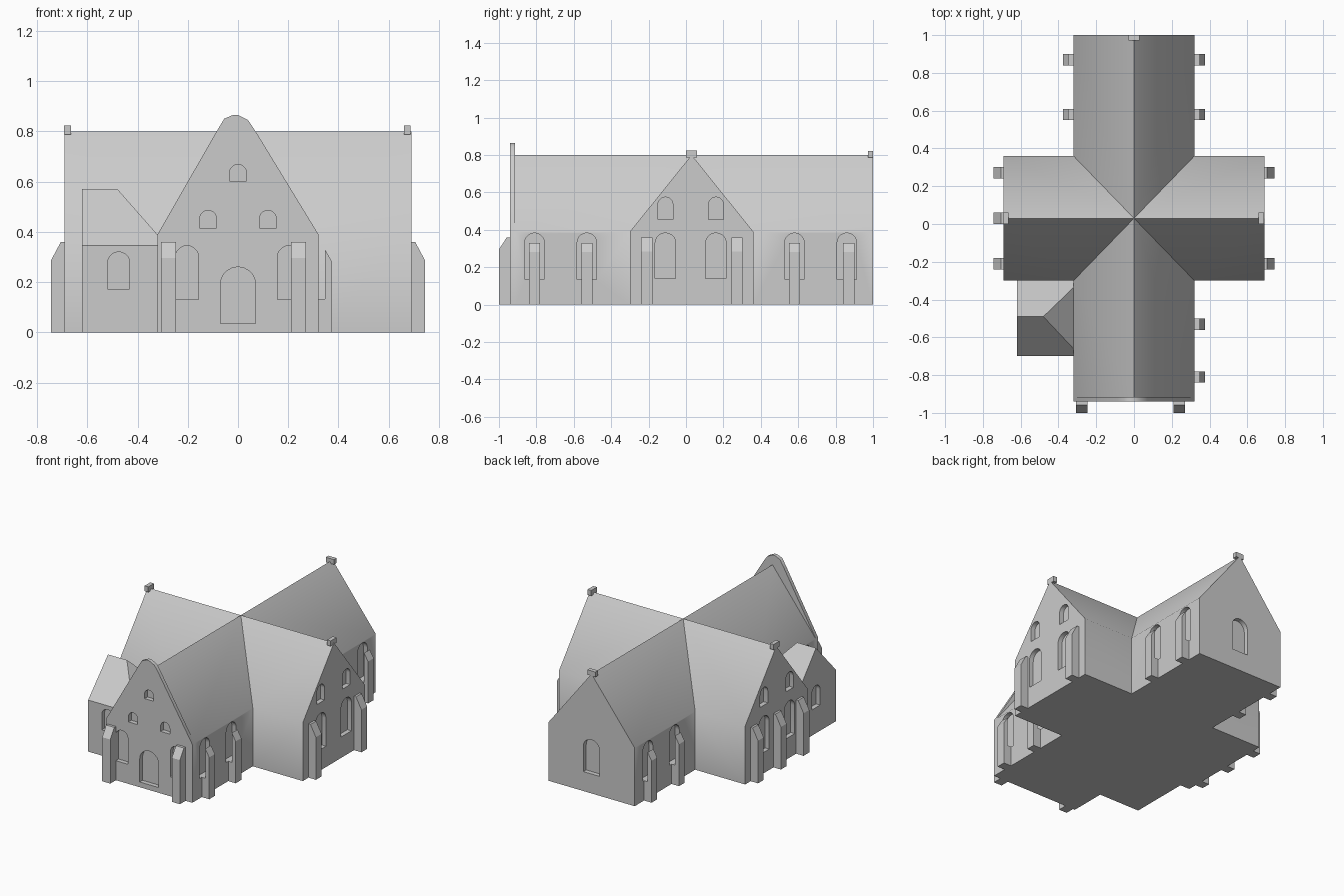
import bpy, bmesh, math
from mathutils import Vector

if "Cube" in bpy.data.objects:
    bpy.data.objects.remove(bpy.data.objects["Cube"])

stone = bpy.data.materials.new("grey stone")
stone.diffuse_color = (0.6, 0.6, 0.6, 1)
stone.use_nodes = True
stone.node_tree.nodes["Principled BSDF"].inputs["Base Color"].default_value = stone.diffuse_color


def prism(bm, profile, axis, a, b):
    """Extrude a (u, z) profile along x or y from a to b."""
    def at(u, z, d):
        return (d, u, z) if axis == 'x' else (u, d, z)
    lo = [bm.verts.new(at(u, z, a)) for u, z in profile]
    hi = [bm.verts.new(at(u, z, b)) for u, z in profile]
    n = len(profile)
    bm.faces.new(lo)
    bm.faces.new(hi[::-1])
    for i in range(n):
        j = (i + 1) % n
        bm.faces.new((lo[i], hi[i], hi[j], lo[j]))


def finish(bm, name):
    bmesh.ops.recalc_face_normals(bm, faces=bm.faces)
    me = bpy.data.meshes.new(name)
    bm.to_mesh(me)
    bm.free()
    me.materials.append(stone)
    ob = bpy.data.objects.new(name, me)
    bpy.context.collection.objects.link(ob)
    return ob


def solid(name, profile, axis, a, b):
    bm = bmesh.new()
    prism(bm, profile, axis, a, b)
    return finish(bm, name)


def box(name, x0, x1, y0, y1, z0, z1):
    return solid(name, [(x0, z0), (x1, z0), (x1, z1), (x0, z1)], 'y', y0, y1)


def arch(c, half, z0, z1, n=10):
    """Round-headed opening outline."""
    pts = [(c - half, z0), (c + half, z0)]
    for i in range(n + 1):
        t = math.pi * i / n
        pts.append((c + half * math.cos(t), z1 - half + half * math.sin(t)))
    return pts


def gable(c, half):
    return [(c - half, 0), (c + half, 0), (c + half, 0.39), (c, 0.80), (c - half, 0.39)]


def boolean(target, tool, op):
    m = target.modifiers.new(op.lower(), 'BOOLEAN')
    m.operation, m.solver, m.object = op, 'EXACT', tool
    bpy.context.view_layer.objects.active = target
    bpy.ops.object.modifier_apply(modifier=m.name)


def smooth(ob, deg=40):
    bpy.ops.object.select_all(action='DESELECT')
    ob.select_set(True)
    bpy.context.view_layer.objects.active = ob
    bpy.ops.object.shade_smooth_by_angle(angle=math.radians(deg))


# Nave, transept and raised front gable joined into one body
body = solid("nave_and_transept", gable(0, 0.32), 'y', -0.93, 1.0)
transept = solid("transept", gable(0.03, 0.33), 'x', -0.69, 0.69)
parapet = solid("front_gable", [(-0.32, 0), (0.32, 0), (0.32, 0.39), (0.07, 0.80), (0.04, 0.845),
                                (0, 0.865), (-0.02, 0.865), (-0.055, 0.85), (-0.085, 0.80),
                                (-0.32, 0.39)], 'y', -0.94, -0.915)
boolean(body, transept, 'UNION')
boolean(body, parapet, 'UNION')

# Chapel with a gable to the left and a hip towards the nave
bm = bmesh.new()
pts = [(x, y, z) for x in (-0.62, -0.32) for y in (-0.70, -0.30) for z in (0, 0.345)]
pts += [(-0.62, -0.49, 0.57), (-0.48, -0.49, 0.57), (-0.32, -0.66, 0.388), (-0.32, -0.336, 0.388)]
for p in pts:
    bm.verts.new(p)
bmesh.ops.convex_hull(bm, input=bm.verts)
bmesh.ops.dissolve_limit(bm, angle_limit=math.radians(2), verts=bm.verts, edges=bm.edges)
chapel = finish(bm, "side_chapel")

# Recessed windows and door of the main body
D = 0.03
bm = bmesh.new()
front = [arch(0, 0.07, 0.035, 0.26), arch(0, 0.034, 0.603, 0.668)]
for s in (-1, 1):
    front += [arch(s * 0.203, 0.046, 0.13, 0.345), arch(s * 0.119, 0.034, 0.415, 0.485)]
for p in front:
    prism(bm, p, 'y', -1.0, -0.94 + D)
prism(bm, arch(0, 0.06, 0.13, 0.36), 'y', 1.0 - D, 1.05)
for s in (-1, 1):
    for y in (-0.81, -0.53, 0.58, 0.86):
        if s < 0 and y == -0.53:
            continue
        prism(bm, arch(y, 0.052, 0.133, 0.383), 'x', s * (0.32 - D), s * 0.35)
    for y in (-0.11, 0.16):
        prism(bm, arch(y, 0.055, 0.14, 0.383), 'x', s * (0.69 - D), s * 0.75)
        prism(bm, arch(y, 0.04, 0.455, 0.575), 'x', s * (0.69 - D), s * 0.75)
openings = finish(bm, "window_cutter")
boolean(body, openings, 'DIFFERENCE')

# Chapel windows
bm = bmesh.new()
prism(bm, arch(-0.475, 0.044, 0.172, 0.32), 'y', -0.75, -0.70 + D)
prism(bm, arch(-0.49, 0.044, 0.172, 0.32), 'x', -0.67, -0.62 + D)
chapel_openings = finish(bm, "chapel_cutter")
boolean(chapel, chapel_openings, 'DIFFERENCE')

for tool in (transept, parapet, openings, chapel_openings):
    bpy.data.objects.remove(tool)
smooth(body)
smooth(chapel)


def side_buttress(name, profile, s, y):
    solid(name, [(s * x, z) for x, z in profile], 'y', y - 0.03, y + 0.03)


# Buttresses: nave ones stand clear of the windows behind them
nave_profile = [(0.315, 0), (0.375, 0), (0.375, 0.28), (0.346, 0.33), (0.346, 0.133), (0.315, 0.133)]
transept_profile = [(0.68, 0), (0.745, 0), (0.745, 0.285), (0.705, 0.36), (0.68, 0.36)]
for s, side in ((-1, "left"), (1, "right")):
    for y in ((0.58, 0.87) if s < 0 else (-0.81, -0.53, 0.58, 0.87)):
        side_buttress("nave_buttress_" + side, nave_profile, s, y)
    for y in ((-0.21, 0.03, 0.272) if s < 0 else (-0.21, 0.272)):
        side_buttress("transept_buttress_" + side, transept_profile, s, y)
for x in (-0.276, 0.24):
    solid("front_buttress", [(-0.93, 0), (-1.0, 0), (-1.0, 0.295), (-0.958, 0.36), (-0.93, 0.36)],
          'x', x - 0.03, x + 0.03)

# Ridge end stones
box("ridge_stone_left", -0.692, -0.665, 0.0, 0.06, 0.787, 0.823)
box("ridge_stone_right", 0.66, 0.687, 0.0, 0.06, 0.787, 0.823)
box("ridge_stone_back", -0.03, 0.03, 0.972, 1.0, 0.787, 0.82)
